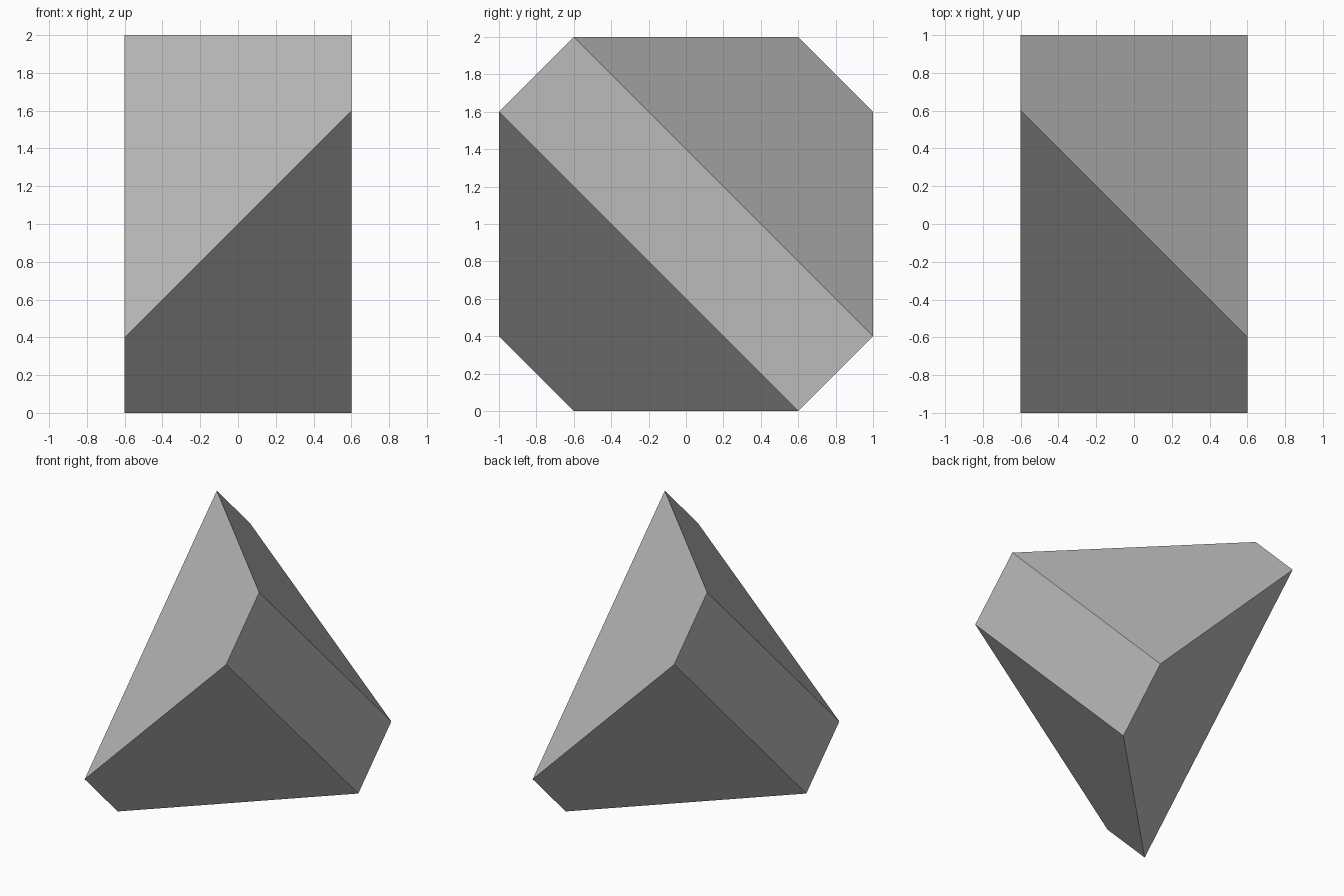
import bpy
import bmesh
from mathutils import Vector

default = bpy.data.objects.get("Cube")
if default:
    bpy.data.objects.remove(default, do_unlink=True)

# Plain grey material
grey = bpy.data.materials.new("grey")
grey.use_nodes = True
colour = (0.5, 0.5, 0.5, 1.0)
grey.diffuse_color = colour
grey.node_tree.nodes["Principled BSDF"].inputs["Base Color"].default_value = colour

# Regular tetrahedron on alternate corners of a cube standing on the ground
bm = bmesh.new()
corners = [(x, y, -x * y) for x in (-1, 1) for y in (-1, 1)]
for corner in corners:
    bm.verts.new(Vector(corner) + Vector((0, 0, 1)))
bmesh.ops.convex_hull(bm, input=bm.verts[:])

# Slice off two opposite edges, leaving flat rectangular sides
for side in (-1, 1):
    cut = bmesh.ops.bisect_plane(
        bm, geom=bm.verts[:] + bm.edges[:] + bm.faces[:], dist=1e-5,
        plane_co=(side * 0.6, 0, 0), plane_no=(side, 0, 0), clear_outer=True)
    rim = [e for e in cut["geom_cut"] if isinstance(e, bmesh.types.BMEdge)]
    bmesh.ops.contextual_create(bm, geom=rim)
bmesh.ops.recalc_face_normals(bm, faces=bm.faces[:])

mesh = bpy.data.meshes.new("cut_tetrahedron")
bm.to_mesh(mesh)
bm.free()
mesh.materials.append(grey)
bpy.context.collection.objects.link(bpy.data.objects.new("cut_tetrahedron", mesh))
